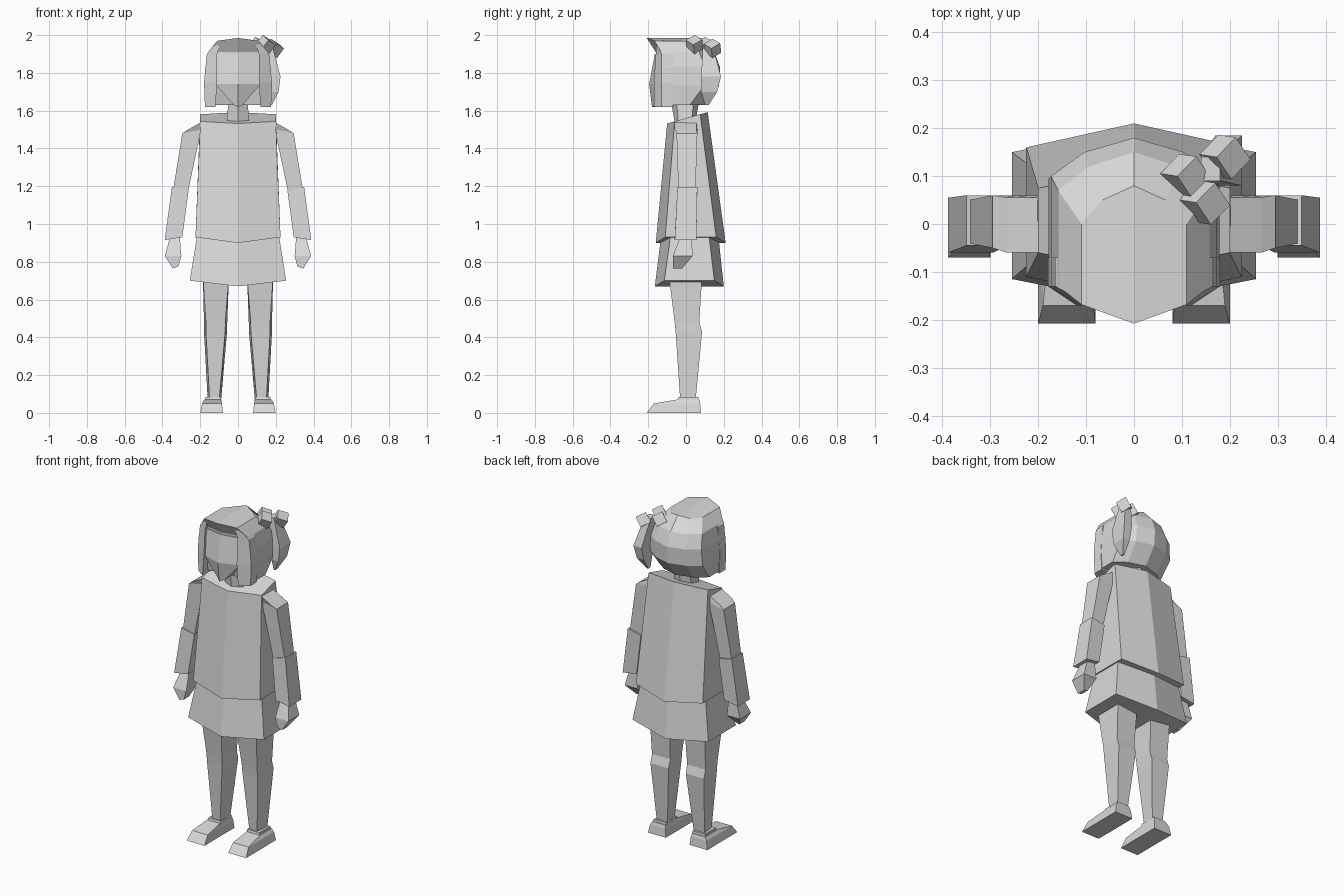
import bpy, bmesh

default_cube = bpy.data.objects.get("Cube")
if default_cube:
    bpy.data.objects.remove(default_cube, do_unlink=True)

light_grey = bpy.data.materials.new("light_grey")
light_grey.use_nodes = True
light_grey.diffuse_color = (.7, .7, .7, 1)
shader = light_grey.node_tree.nodes["Principled BSDF"]
shader.inputs["Base Color"].default_value = light_grey.diffuse_color


def loft(name, *rings, paired=False):
    """Skin a stack of rings; caps with many sides fold along the middle."""
    bm = bmesh.new()
    loops = [[bm.verts.new(point) for point in ring] for ring in rings]
    count = len(loops[0])
    half = count // 2
    for lower, upper in zip(loops, loops[1:]):
        for i in range(count):
            j = (i + 1) % count
            bm.faces.new((lower[i], lower[j], upper[j], upper[i]))
    for end in (loops[0], loops[-1]):
        if count > 4:
            bm.faces.new(end[:half + 1])
            bm.faces.new(end[half:] + end[:1])
        else:
            bm.faces.new(end)
    bmesh.ops.recalc_face_normals(bm, faces=bm.faces)
    mesh = bpy.data.meshes.new(name)
    bm.to_mesh(mesh)
    bm.free()
    mesh.materials.append(light_grey)
    part = bpy.data.objects.new(name, mesh)
    bpy.context.collection.objects.link(part)
    if paired:
        mirror = part.modifiers.new("mirror", 'MIRROR')
        mirror.use_mirror_merge = False


def symmetric(half):
    """Complete a ring given from front middle to back middle."""
    return half + [(-x, y, z) for x, y, z in reversed(half[1:-1])]


def ridged(z, width, front, back, ridge=.05, dip=0, slope=0):
    """Six-sided ring with a ridge in front and behind."""
    outline = [(0, front), (width, front + ridge),
               (width, back - ridge), (0, back)]
    return symmetric([(x, y, z + slope * y - (0 if x else dip))
                      for x, y in outline])


def scalp(z, width, front, back, ridge=.03, lift=0):
    """Eight-sided ring with a rounded back."""
    return symmetric([(0, front, z + lift), (width, front + ridge, z),
                      (width, back - .08, z), (width * .6, back - .03, z),
                      (0, back, z + lift)])


def slab(z, inner, outer, front, back, rise=0, inset=0, slant=0):
    """Four-sided ring: rise lifts the inner edge, inset narrows the front,
    slant pulls the inner front corner forward."""
    return [(inner + inset, front - slant, z + rise),
            (outer - inset, front, z),
            (outer, back, z), (inner, back, z + rise)]


# Coat and skirt
loft("coat",
     ridged(z=.93, width=.225, front=-.16, back=.21, dip=.03),
     ridged(z=1.56, width=.2, front=-.1, back=.115, ridge=.04, slope=.28))
loft("skirt",
     ridged(z=.7, width=.255, front=-.165, back=.2, dip=.03),
     ridged(z=.95, width=.215, front=-.13, back=.17))

# Neck
loft("neck",
     ridged(z=1.54, width=.06, front=-.06, back=.05, ridge=.02),
     ridged(z=1.65, width=.05, front=-.08, back=.07, ridge=.03))

# Hair with overhanging fringe, and locks beside the face
loft("hair",
     scalp(z=1.63, width=.17, front=-.08, back=.1, ridge=-.05),
     scalp(z=1.73, width=.178, front=-.12, back=.175, ridge=-.01),
     scalp(z=1.83, width=.173, front=-.16, back=.18),
     scalp(z=1.91, width=.158, front=-.16, back=.15),
     scalp(z=1.97, width=.11, front=-.208, back=.08, ridge=.04, lift=.015))
loft("side_locks",
     slab(z=1.62, inner=.12, outer=.175, front=-.13, back=-.07, slant=.04),
     slab(z=1.75, inner=.11, outer=.18, front=-.13, back=-.07, slant=.04),
     slab(z=1.9, inner=.11, outer=.165, front=-.13, back=-.07, slant=.03),
     slab(z=1.965, inner=.09, outer=.11, front=-.16, back=-.07),
     paired=True)

# Face with a pointed chin
loft("face",
     ridged(z=1.63, width=.025, front=-.18, back=-.03, ridge=.02, dip=.01),
     ridged(z=1.74, width=.118, front=-.195, back=-.03, ridge=.04),
     ridged(z=1.9, width=.118, front=-.165, back=-.03, ridge=.02))

# Ponytail on the left, tied with small blocks
loft("ponytail",
     slab(z=1.63, inner=.17, outer=.18, front=.1, back=.12),
     slab(z=1.7, inner=.17, outer=.215, front=.08, back=.165),
     slab(z=1.78, inner=.17, outer=.225, front=.08, back=.185),
     slab(z=1.95, inner=.14, outer=.18, front=.09, back=.14))
ties = {"tie_front": (.147, .045, 1.95),
        "tie_middle": (.108, .1, 1.94),
        "tie_back": (.19, .14, 1.93)}
for name, place in ties.items():
    bpy.ops.mesh.primitive_cube_add(size=.062, location=place,
                                    rotation=(.5, .4, .8))
    tie = bpy.context.object
    tie.name = name
    tie.data.materials.append(light_grey)

# Arms
loft("upper_arms",
     slab(z=1.17, inner=.265, outer=.345, front=-.04, back=.05),
     slab(z=1.48, inner=.195, outer=.295, front=-.05, back=.06, rise=.02),
     slab(z=1.5, inner=.185, outer=.265, front=-.06, back=.055, rise=.045),
     paired=True)
loft("forearms",
     slab(z=.915, inner=.295, outer=.388, front=-.06, back=.055, rise=.015),
     slab(z=1.195, inner=.262, outer=.35, front=-.045, back=.06, rise=-.02),
     paired=True)
loft("hands",
     slab(z=.765, inner=.315, outer=.345, front=-.07, back=-.02, rise=.01),
     slab(z=.83, inner=.3, outer=.388, front=-.07, back=.035),
     slab(z=.93, inner=.308, outer=.36, front=-.03, back=.03),
     paired=True)

# Legs and feet
loft("legs",
     slab(z=.06, inner=.09, outer=.16, front=-.03, back=.05, inset=.01),
     slab(z=.43, inner=.058, outer=.18, front=-.055, back=.085, inset=.01),
     slab(z=.48, inner=.057, outer=.18, front=-.06, back=.07, inset=.01),
     slab(z=.72, inner=.048, outer=.186, front=-.09, back=.085),
     paired=True)
loft("shoes",
     slab(z=0, inner=.08, outer=.2, front=-.208, back=.08),
     slab(z=.05, inner=.085, outer=.19, front=-.17, back=.075),
     slab(z=.07, inner=.09, outer=.178, front=-.05, back=.07),
     paired=True)
loft("ankle_cuffs",
     slab(z=.04, inner=.085, outer=.178, front=-.05, back=.07),
     slab(z=.083, inner=.09, outer=.172, front=-.04, back=.065),
     paired=True)
